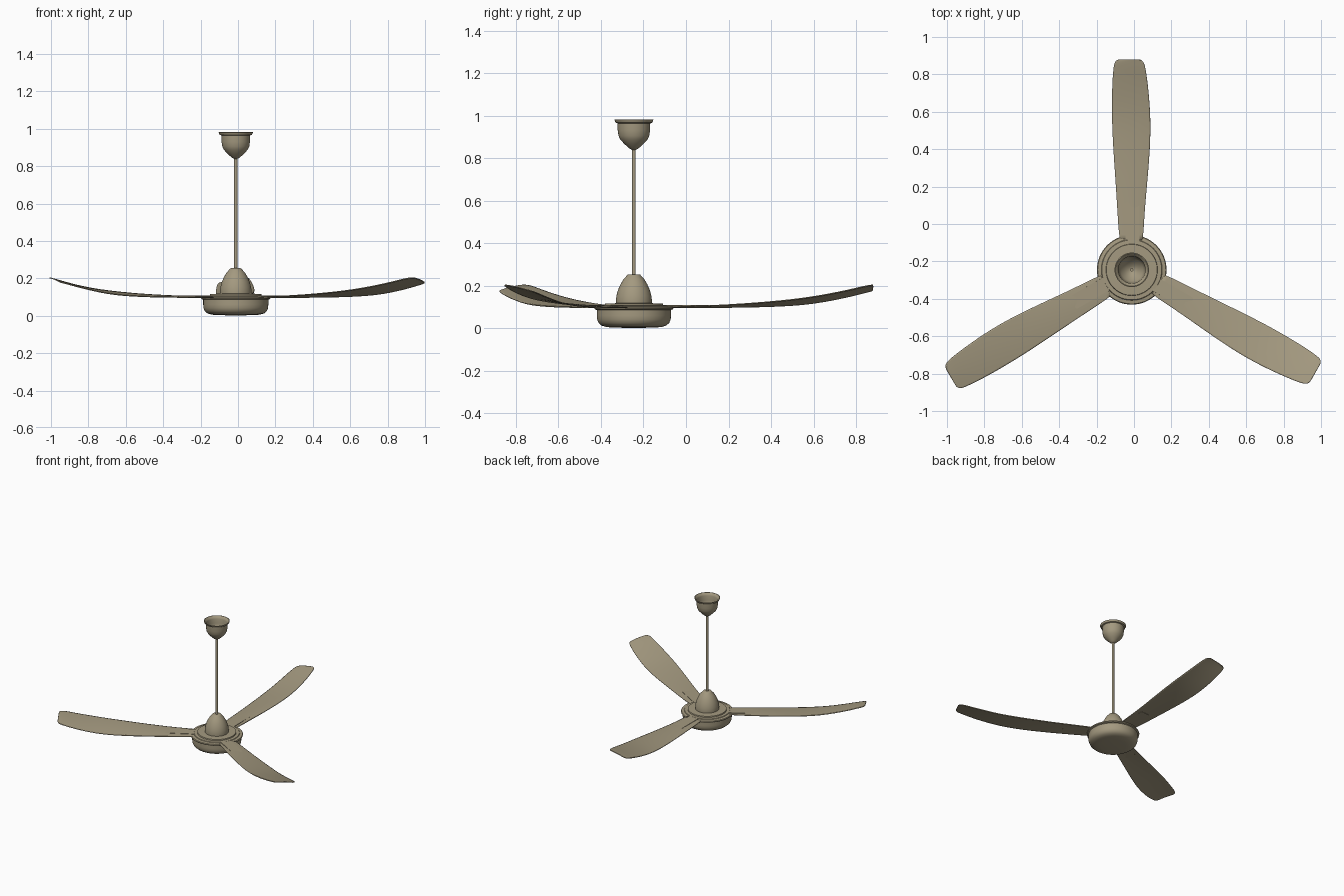
import bpy, bmesh, math
from mathutils import Matrix

if "Cube" in bpy.data.objects:
    bpy.data.objects.remove(bpy.data.objects["Cube"])

CX, CY = -0.012, -0.245      # fan axis

# Olive-brown finish shared by every part
FINISH = bpy.data.materials.new("olive_brown")
FINISH.diffuse_color = (0.37, 0.32, 0.215, 1)
FINISH.use_nodes = True
FINISH.node_tree.nodes["Principled BSDF"].inputs["Base Color"].default_value = FINISH.diffuse_color


def finish(name, bm, angle=35):
    me = bpy.data.meshes.new(name)
    bmesh.ops.recalc_face_normals(bm, faces=bm.faces)
    bm.to_mesh(me)
    bm.free()
    me.materials.append(FINISH)
    ob = bpy.data.objects.new(name, me)
    bpy.context.collection.objects.link(ob)
    bpy.ops.object.select_all(action='DESELECT')
    ob.select_set(True)
    bpy.context.view_layer.objects.active = ob
    bpy.ops.object.shade_smooth_by_angle(angle=math.radians(angle))
    return ob


def lathe(name, profile, steps=64):
    """Revolve (radius, z) points around the fan axis."""
    bm = bmesh.new()
    vs = [bm.verts.new((r, 0, z)) for r, z in profile]
    es = [bm.edges.new(p) for p in zip(vs, vs[1:])]
    bmesh.ops.spin(bm, geom=vs + es, cent=(0, 0, 0), axis=(0, 0, 1),
                   angle=2 * math.pi, steps=steps)
    bmesh.ops.remove_doubles(bm, verts=bm.verts, dist=1e-5)
    ob = finish(name, bm)
    ob.location = (CX, CY, 0)
    return ob


# Motor housing: rounded puck with a stepped top
lathe("motor_housing", [
    (0, 0.002), (0.09, 0.003), (0.13, 0.006), (0.152, 0.013), (0.166, 0.025),
    (0.173, 0.042), (0.174, 0.06), (0.174, 0.086), (0.184, 0.090),
    (0.186, 0.096), (0.182, 0.101), (0.163, 0.104), (0.16, 0.108),
    (0.138, 0.109), (0.136, 0.117), (0.08, 0.118), (0, 0.118)])

# Bell-shaped cover over the motor
lathe("lower_cover", [
    (0.084, 0.112), (0.085, 0.130), (0.082, 0.153), (0.075, 0.180),
    (0.063, 0.207), (0.048, 0.232), (0.034, 0.247), (0.030, 0.252),
    (0.026, 0.254), (0, 0.254)])

# Down rod
lathe("down_rod", [(0, 0.24), (0.0085, 0.24), (0.0085, 0.875), (0, 0.875)], 24)

# Ceiling canopy: hollow cup with a flared rim and a pointed base
lathe("ceiling_canopy", [
    (0, 0.838), (0.010, 0.839), (0.024, 0.848), (0.046, 0.868), (0.064, 0.888),
    (0.072, 0.905), (0.076, 0.930), (0.077, 0.964), (0.086, 0.967),
    (0.092, 0.981), (0.087, 0.982), (0.076, 0.972), (0.072, 0.962),
    (0.071, 0.930), (0.067, 0.907), (0.060, 0.892), (0.042, 0.872),
    (0.018, 0.850), (0, 0.846)])

# Blade stations: distance, trailing edge, leading edge, and their heights
STATIONS = [
    (0.150, -0.067, 0.061, 0.098, 0.100), (0.300, -0.075, 0.067, 0.098, 0.103),
    (0.500, -0.088, 0.086, 0.099, 0.113), (0.700, -0.102, 0.101, 0.104, 0.129),
    (0.850, -0.106, 0.099, 0.116, 0.148), (1.000, -0.104, 0.085, 0.146, 0.177),
    (1.080, -0.097, 0.073, 0.166, 0.197), (1.115, -0.091, 0.063, 0.175, 0.203),
    (1.125, -0.071, 0.043, 0.179, 0.203)]
COLS = 6

for i in range(3):
    turn = Matrix.Translation((CX, CY, 0)) @ Matrix.Rotation(
        math.radians(120 * i), 4, 'Z')

    # Twisted, upswept blade
    bm = bmesh.new()
    rows = []
    for r, a, b, za, zb in STATIONS:
        row = []
        for c in range(COLS + 1):
            t = c / COLS
            camber = 0.003 * 4 * t * (1 - t)
            row.append(bm.verts.new((a + (b - a) * t, r,
                                     za + (zb - za) * t + camber)))
        rows.append(row)
    for p, q in zip(rows, rows[1:]):
        for c in range(COLS):
            bm.faces.new((p[c], p[c + 1], q[c + 1], q[c]))
    blade = finish(f"blade_{i + 1}", bm)
    blade.matrix_world = turn
    sub = blade.modifiers.new("smooth", 'SUBSURF')
    sub.levels = sub.render_levels = 2
    thick = blade.modifiers.new("thickness", 'SOLIDIFY')
    thick.thickness = 0.005
    thick.offset = 0

    # Flat mounting arm, barely proud of the blade root
    bm = bmesh.new()
    bmesh.ops.create_cube(bm, size=1, matrix=Matrix.Translation(
        (0.004, 0.245, 0.1045)) @ Matrix.Rotation(math.radians(-1.5), 4, 'Y')
        @ Matrix.Diagonal((0.076, 0.235, 0.006, 1)))
    upright = [e for e in bm.edges
               if abs((e.verts[0].co - e.verts[1].co).z) > 0.004
               and abs((e.verts[0].co - e.verts[1].co).x) < 0.01]
    bmesh.ops.bevel(bm, geom=upright, offset=0.008, segments=3,
                    affect='EDGES', profile=0.5)
    arm = finish(f"blade_arm_{i + 1}", bm)
    arm.matrix_world = turn
